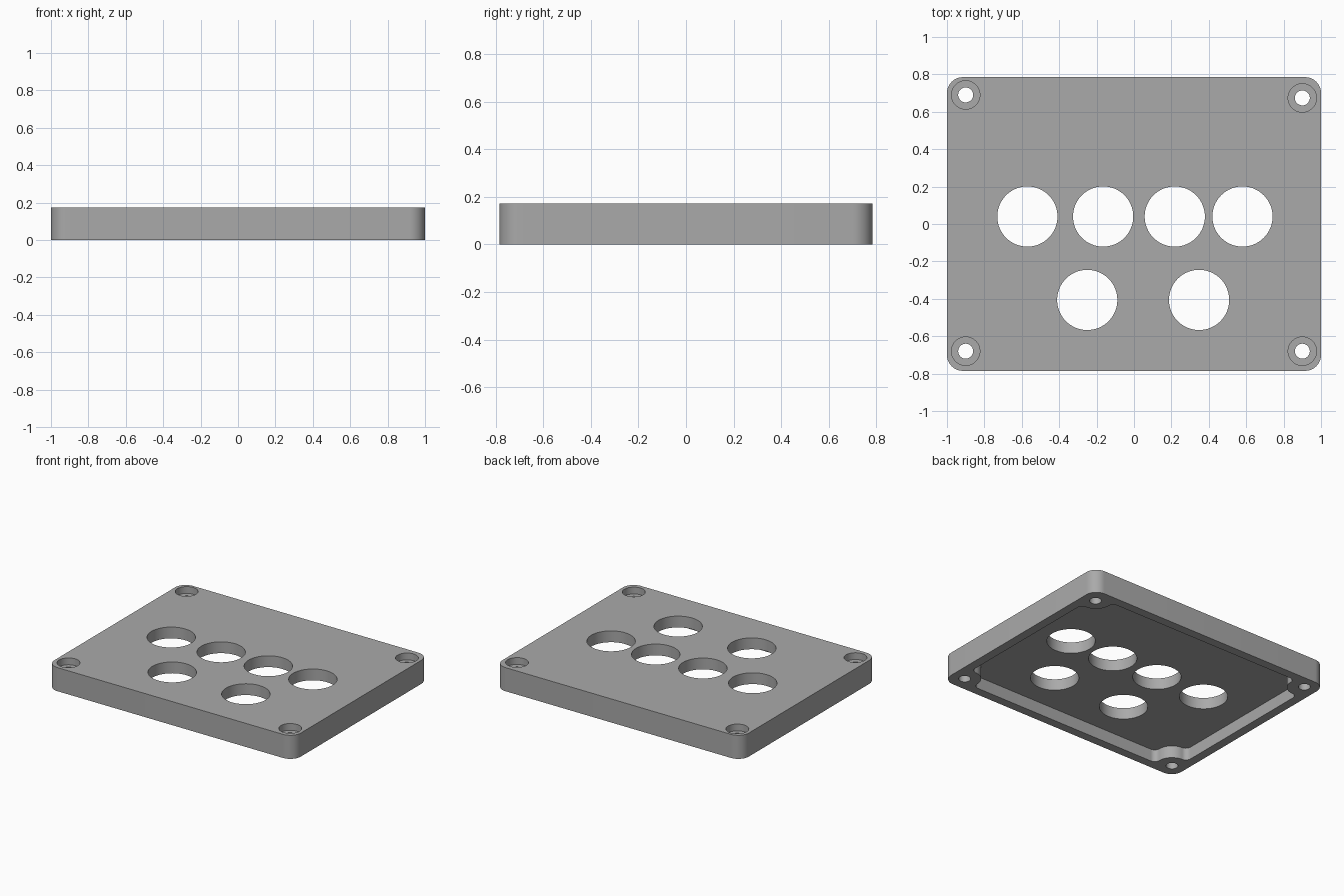
import bpy, bmesh, math
from math import pi, cos, sin, sqrt

if "Cube" in bpy.data.objects:
    bpy.data.objects.remove(bpy.data.objects["Cube"])

W, D, H = 1.0, 0.785, 0.173        # half width, half depth, height
CEILING = 0.09                     # top of the underside pocket
BORE_FLOOR = 0.123                 # floor of the screw counterbores


def arc(cx, cy, r, a0, a1, n=10):
    return [(cx + r * cos(a0 + (a1 - a0) * i / n),
             cy + r * sin(a0 + (a1 - a0) * i / n)) for i in range(n + 1)]


def prism(name, pts, z0, z1):
    bm = bmesh.new()
    base = bm.faces.new([bm.verts.new((x, y, z0)) for x, y in pts])
    top = bmesh.ops.extrude_face_region(bm, geom=[base])["geom"]
    bmesh.ops.translate(bm, vec=(0, 0, z1 - z0),
                        verts=[v for v in top if isinstance(v, bmesh.types.BMVert)])
    bmesh.ops.recalc_face_normals(bm, faces=bm.faces)
    mesh = bpy.data.meshes.new(name)
    bm.to_mesh(mesh)
    bm.free()
    ob = bpy.data.objects.new(name, mesh)
    bpy.context.collection.objects.link(ob)
    return ob


def cut(target, name, pts, z0, z1):
    cutter = prism(name, pts, z0, z1)
    mod = target.modifiers.new(name, 'BOOLEAN')
    mod.operation, mod.solver, mod.object = 'DIFFERENCE', 'EXACT', cutter
    bpy.context.view_layer.objects.active = target
    bpy.ops.object.modifier_apply(modifier=name)
    bpy.data.objects.remove(cutter)


def circle(x, y, r, n=64):
    return arc(x, y, r, 0, 2 * pi, n)[:-1]


# Plate with rounded corners
R = 0.085
outline = []
for k, (sx, sy) in enumerate([(1, 1), (-1, 1), (-1, -1), (1, -1)]):
    outline += arc(sx * (W - R), sy * (D - R), R, k * pi / 2, (k + 1) * pi / 2, 12)
plate = prism("cover_plate", outline, 0, H)

# Underside pocket, its corners flowing around round screw bosses
PX, PY, BX, BY, BR, F = 0.935, 0.72, 0.9, 0.68, 0.11, 0.04
ay = BY - sqrt((BR + F) ** 2 - (PX - F - BX) ** 2)
ax = BX - sqrt((BR + F) ** 2 - (PY - F - BY) ** 2)
a = math.atan2(BY - ay, BX - (PX - F))      # side fillet to boss
b = math.atan2(BY - (PY - F), BX - ax)      # end fillet to boss
quarter = (arc(PX - F, ay, F, 0, a)
           + arc(BX, BY, BR, a + pi, b + pi, 16)[:0:-1][::-1][:-1]
           + arc(ax, PY - F, F, b, pi / 2))
pocket = []
for sx, sy in [(1, 1), (-1, 1), (-1, -1), (1, -1)]:
    q = [(sx * x, sy * y) for x, y in quarter]
    pocket += q if sx * sy > 0 else q[::-1]
cut(plate, "pocket_cutter", pocket, -0.1, CEILING)

# Large round openings
for x, y in [(-.57, .04), (-.165, .04), (.218, .04), (.58, .04), (-.25, -.406), (.348, -.406)]:
    cut(plate, "opening_cutter", circle(x, y, 0.161), -0.2, 0.4)

# Counterbored screw holes
for x, y in [(-.9, .69), (.9, .674), (-.9, -.68), (.9, -.68)]:
    cut(plate, "screw_cutter", circle(x, y, 0.04, 40), -0.2, 0.4)
    cut(plate, "counterbore_cutter", circle(x, y, 0.076, 48), BORE_FLOOR, 0.4)

# Grey finish and smooth curved walls
grey = bpy.data.materials.new("grey")
grey.diffuse_color = (0.40, 0.40, 0.40, 1)
grey.use_nodes = True
grey.node_tree.nodes["Principled BSDF"].inputs["Base Color"].default_value = grey.diffuse_color
plate.data.materials.clear()
plate.data.materials.append(grey)
for p in plate.data.polygons:
    p.material_index = 0
plate.select_set(True)
bpy.context.view_layer.objects.active = plate
bpy.ops.object.shade_smooth_by_angle(angle=math.radians(30))
